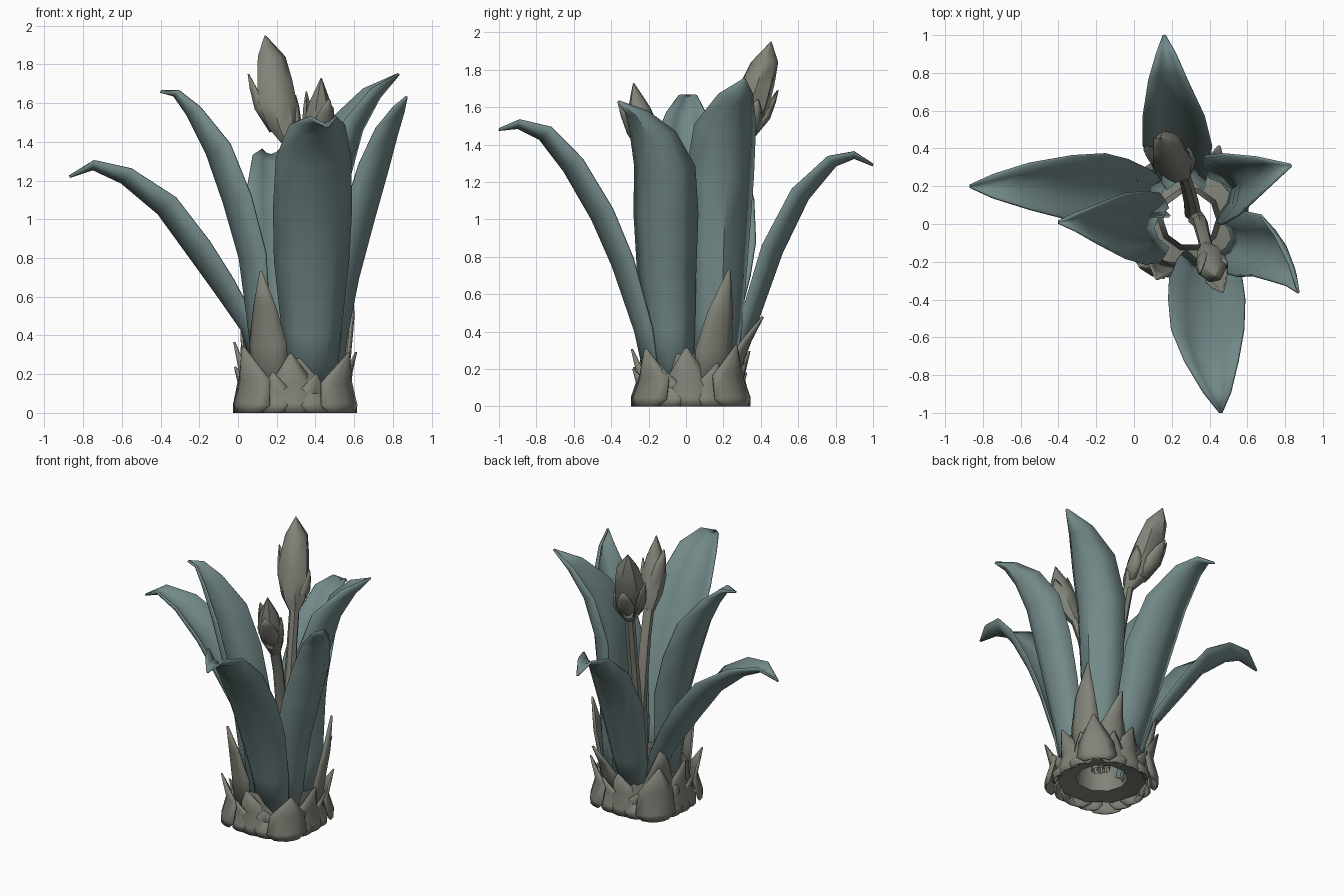
import bpy, math, random
from mathutils import Vector

random.seed(4)
CX, CY = 0.295, 0.025


def material(name, col):
    m = bpy.data.materials.new(name)
    m.diffuse_color = (*col, 1)
    return m


TEAL = material("teal_leaf", (0.17, 0.25, 0.25))
BROWN = material("dry_olive", (0.22, 0.23, 0.19))


def make(name, verts, faces, mat, thick=0.0):
    me = bpy.data.meshes.new(name)
    me.from_pydata(verts, [], faces)
    me.materials.append(mat)
    ob = bpy.data.objects.new(name, me)
    bpy.context.collection.objects.link(ob)
    if thick:
        s = ob.modifiers.new("thickness", "SOLIDIFY")
        s.thickness, s.offset = thick, 0
    bpy.context.view_layer.objects.active = ob
    ob.select_set(True)
    bpy.ops.object.shade_smooth_by_angle(angle=math.radians(50))
    ob.select_set(False)
    return ob


def skin(rows, cols, closed=False):
    n = cols if closed else cols - 1
    return [(r * cols + c, r * cols + (c + 1) % cols,
             (r + 1) * cols + (c + 1) % cols, (r + 1) * cols + c)
            for r in range(rows - 1) for c in range(n)]


def leaf(name, path, angle, cup, mat=TEAL, thick=0.014):
    """Cupped blade: path of (x, y, z, half width) along its outer spine."""
    a = math.radians(angle)
    side = Vector((-math.sin(a), math.cos(a), 0))
    pts = [Vector(p[:3]) for p in path]
    verts = []
    for i, p in enumerate(path):
        t = (pts[min(i + 1, len(pts) - 1)] - pts[max(i - 1, 0)]).normalized()
        n = t.cross(side).normalized()
        for u in (-1, -0.55, 0, 0.55, 1):
            verts.append(pts[i] + side * u * p[3] + n * cup * p[3] * u * u)
    return make(name, verts, skin(len(path), 5), mat, thick)


def tube(name, path, mat, sides=7):
    """Round stem or bud: path of (x, y, z, radius)."""
    verts = [(x + r * math.cos(2 * math.pi * k / sides),
              y + r * math.sin(2 * math.pi * k / sides), z)
             for x, y, z, r in path for k in range(sides)]
    return make(name, verts, skin(len(path), sides, True), mat)


# Six large leaves
leaf("leaf_left_back", [(.13, .13, .08, .09), (.02, .16, .43, .12), (-.12, .18, .63, .16),
     (-.25, .19, .81, .18), (-.41, .19, 1.03, .17), (-.6, .2, 1.19, .12),
     (-.75, .2, 1.26, .06), (-.87, .2, 1.22, .004)], 180, .7)
leaf("leaf_left", [(.1, -.02, .08, .11), (.05, -.02, .5, .15), (.01, -.02, .8, .18),
     (-.07, -.02, 1.08, .19), (-.16, -.01, 1.34, .17), (-.26, 0, 1.54, .1),
     (-.33, .01, 1.64, .045), (-.4, .01, 1.66, .004)], 180, .75)
leaf("leaf_front", [(.38, -.2, .08, .11), (.38, -.27, .4, .15), (.38, -.39, .75, .19),
     (.385, -.5, 1.0, .2), (.39, -.65, 1.26, .19), (.41, -.78, 1.43, .14),
     (.44, -.9, 1.49, .07), (.46, -1, 1.48, .004)], -90, .6)
leaf("leaf_back", [(.27, .24, .08, .1), (.25, .36, .4, .14), (.23, .51, .82, .18),
     (.21, .65, 1.11, .16), (.18, .8, 1.29, .1), (.17, .9, 1.33, .05),
     (.16, 1, 1.29, .004)], 90, .6)
leaf("leaf_right_back", [(.51, .17, .08, .1), (.53, .19, .45, .14), (.545, .2, .85, .17),
     (.57, .215, 1.2, .185), (.64, .24, 1.46, .165), (.73, .28, 1.63, .09),
     (.83, .31, 1.75, .004)], 14, .85)
leaf("leaf_right_front", [(.52, -.08, .08, .1), (.56, -.1, .4, .13), (.62, -.12, .7, .155),
     (.7, -.125, 1.0, .17), (.77, -.13, 1.25, .16), (.82, -.19, 1.44, .12),
     (.855, -.27, 1.56, .06), (.87, -.36, 1.63, .004)], -8, .8)

# Medium leaves around the foot
leaf("small_leaf_front", [(.15, -.2, .05, .1), (.14, -.23, .35, .105), (.13, -.26, .55, .06),
     (.12, -.29, .73, .004)], -115, .4, BROWN)
leaf("small_leaf_right", [(.54, .15, .05, .1), (.57, .16, .3, .1), (.59, .19, .5, .07),
     (.58, .23, .73, .004)], 20, .4, BROWN)
leaf("small_leaf_back", [(.42, .25, .05, .1), (.43, .3, .25, .09), (.44, .34, .35, .05),
     (.45, .41, .48, .004)], 70, .4, BROWN)
leaf("small_leaf_left", [(.08, .2, .05, .1), (.05, .22, .25, .1), (.03, .23, .38, .06),
     (.02, .25, .52, .004)], 150, .4, BROWN)

# Flower stems with buds
tube("tall_stem", [(.31, .06, .1, .045), (.3, .13, .7, .04), (.28, .21, 1.15, .035),
     (.265, .26, 1.4, .034)], BROWN)
tube("tall_bud", [(.265, .26, 1.38, .034), (.235, .3, 1.47, .085), (.2, .34, 1.6, .105),
     (.185, .38, 1.72, .095), (.17, .42, 1.84, .075), (.14, .455, 1.95, .003)], BROWN)
tube("short_stem", [(.33, .03, .1, .045), (.35, .01, .7, .04), (.37, -.07, 1.1, .036),
     (.385, -.13, 1.28, .036)], BROWN)
tube("short_bud", [(.385, -.13, 1.26, .036), (.4, -.18, 1.37, .075), (.41, -.22, 1.48, .085),
     (.42, -.25, 1.6, .06), (.43, -.28, 1.73, .003)], BROWN)

# Pointed bracts hugging the buds
for i, (ang, x, y, z, r, h) in enumerate([
        (10, .24, .3, 1.42, .085, .22), (190, .22, .32, 1.45, .09, .3), (100, .22, .31, 1.44, .09, .25),
        (160, .4, -.17, 1.34, .07, .32), (-60, .4, -.19, 1.34, .07, .28), (40, .4, -.18, 1.33, .07, .25)]):
    c, s = math.cos(math.radians(ang)), math.sin(math.radians(ang))
    lx, ly = (-.2, .3) if i < 3 else (.1, -.35)
    leaf(f"bud_bract_{i}", [(x + lx * h * k + c * r * q, y + ly * h * k + s * r * q, z + h * k, w)
         for k, q, w in ((0, .6, .03), (.4, 1.2, .065), (.75, 1.25, .04), (1, 1.2, .003))],
         ang, .6, BROWN, .008)

# Hollow foot
tube("foot_core", [(CX, CY, z, r) for r, z in
     ((.14, .3), (.17, .06), (.29, .04), (.27, .28))], BROWN, 10)

# Rings of pointed scales around the foot
for ring, (count, start, rad, wid, high) in enumerate(
        [(8, 0, .315, .13, .34), (8, 22.5, .325, .1, .2)]):
    for k in range(count):
        ang = start + 360 * k / count
        a = math.radians(ang)
        corner = 1.0 + (0.16 if ring == 0 and k % 2 else 0)
        h = high + random.uniform(-.05, .05)
        lean = random.uniform(-.03, .03)
        path = []
        for z, dr, w in ((0, .0, .65), (.05, 0, 1), (h * .5, -.035, .85), (h, .0, .03)):
            r = rad * corner + dr
            o = lean * z / h
            path.append((CX + r * math.cos(a) - o * math.sin(a),
                         CY + r * math.sin(a) + o * math.cos(a), z, wid * w))
        leaf(f"foot_scale_{ring}_{k}", path, ang, .4, BROWN, .01)
